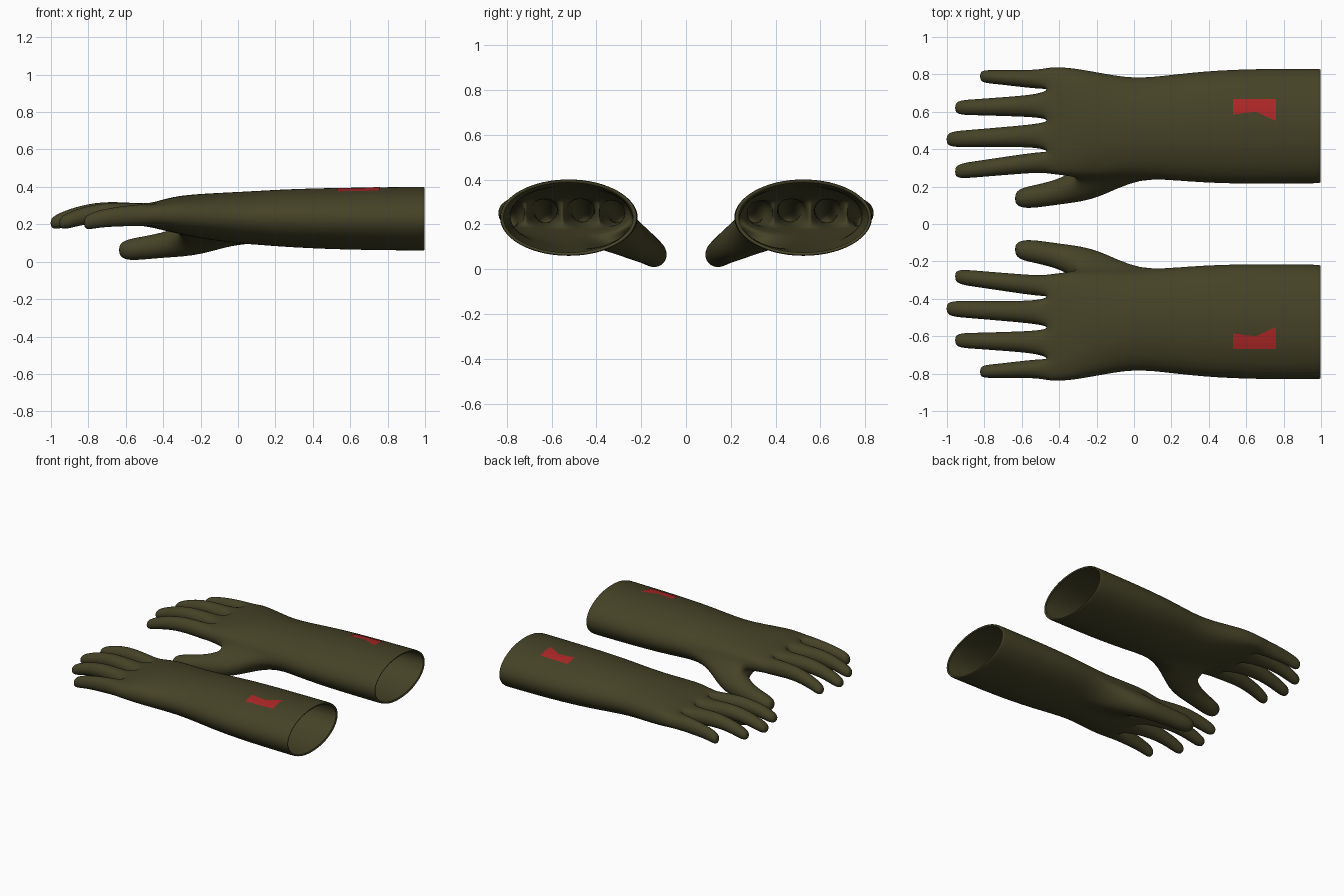
import bpy, bmesh
from math import cos, sin, radians, copysign
from mathutils import Vector

if "Cube" in bpy.data.objects:
    bpy.data.objects.remove(bpy.data.objects["Cube"])


def material(name, rgb):
    m = bpy.data.materials.new(name)
    m.diffuse_color = (*rgb, 1)
    m.use_nodes = True
    m.node_tree.nodes["Principled BSDF"].inputs["Base Color"].default_value = m.diffuse_color
    return m


def make_object(name, bm, mat):
    bmesh.ops.recalc_face_normals(bm, faces=bm.faces)
    me = bpy.data.meshes.new(name)
    bm.to_mesh(me)
    bm.free()
    me.materials.append(mat)
    for p in me.polygons:
        p.use_smooth = True
    ob = bpy.data.objects.new(name, me)
    bpy.context.collection.objects.link(ob)
    return ob


def mirror_y(ob):
    mod = ob.modifiers.new("pair", 'MIRROR')
    mod.use_axis = (False, True, False)
    mod.use_mirror_merge = False


bm = bmesh.new()


def bridge(a, b, skip=()):
    n = len(a)
    for k in range(n):
        if k not in skip:
            bm.faces.new((a[k], a[(k + 1) % n], b[(k + 1) % n], b[k]))


# Sleeve and palm: rings of (x, y min, y max, z min, z max, roundness)
SIDES = 20
sections = [
    (0.992, 0.236, 0.814, 0.074, 0.386, 1),      # inner lip of the cuff
    (1.004, 0.218, 0.830, 0.058, 0.402, 1),
    (0.96, 0.217, 0.830, 0.060, 0.400, 1),
    (0.60, 0.213, 0.830, 0.063, 0.396, 1),
    (0.30, 0.224, 0.812, 0.075, 0.390, 1),
    (0.03, 0.252, 0.773, 0.096, 0.374, 1),       # back of the thumb
    (-0.14, 0.245, 0.800, 0.115, 0.366, 0.9),
    (-0.30, 0.250, 0.830, 0.145, 0.355, 0.7),    # front of the thumb
    (-0.38, 0.260, 0.838, 0.165, 0.337, 0.6),
    (-0.455, 0.270, 0.838, 0.180, 0.318, 0.5),   # knuckles
]
rings = []
for x, y0, y1, z0, z1, p in sections:
    ring = []
    for k in range(SIDES):
        a = radians(180 - 360 / SIDES * k)
        s = sin(a)
        s = copysign(abs(s) ** p, s) if abs(s) > 1e-6 else 0
        ring.append(bm.verts.new((x, (y0 + y1) / 2 + 1.015 * (y1 - y0) / 2 * cos(a),
                                  (z0 + z1) / 2 + 1.015 * (z1 - z0) / 2 * s)))
    rings.append(ring)
for i in range(len(rings) - 1):
    bridge(rings[i], rings[i + 1], range(16, 20) if i in (5, 6) else ())

# Fingers share web edges across the open knuckle ring
knuckle = rings[-1]
mids = {0: knuckle[0], 8: knuckle[10]}
for col in (2, 4, 6):
    mids[col] = bm.verts.new((-0.44, knuckle[col + 1].co.y, 0.249))

# (base y, tip x, tip y, base half width, tip half width, middle z)
fingers = [
    (0.331, -0.958, 0.280, 0.056, 0.044, 0.268),   # index
    (0.473, -1.004, 0.452, 0.063, 0.046, 0.274),   # middle
    (0.632, -0.958, 0.622, 0.062, 0.043, 0.268),   # ring
    (0.773, -0.824, 0.790, 0.052, 0.037, 0.242),   # little
]
for j, (yb, xt, yt, wb, wt, zm) in enumerate(fingers):
    l, m, r = 2 * j, 2 * j + 1, 2 * j + 2
    loop = [knuckle[l + 1], knuckle[m + 1], knuckle[r + 1], mids[r],
            knuckle[19 - r], knuckle[19 - m], knuckle[19 - l], mids[l]]
    for f, z, rz, taper in ((0, 0.250, 0.060, 1), (0.42, zm, 0.054, 1),
                            (0.75, (zm + 0.215) / 2, 0.047, 1),
                            (0.93, 0.212, 0.043, 0.95), (1, 0.206, 0.023, 0.55)):
        x = -0.51 + (xt + 0.51) * f
        y = yb + (yt - yb) * f
        w = (wb + (wt - wb) * min(1, f * 1.3)) * taper * 1.08
        new = [bm.verts.new((x, y + w * cos(radians(a)), z + 1.08 * rz * sin(radians(a))))
               for a in (135, 90, 45, 0, -45, -90, -135, 180)]
        bridge(loop, new)
        loop = new
    bm.faces.new(loop)

# Thumb grows from the opening in the palm side and turns forward
back, side, front = rings[5], rings[6], rings[7]
rows = (16, 17, 18, 19, 0)
loop = [back[k] for k in rows] + [side[0]] + [front[k] for k in reversed(rows)] + [side[16]]
out, across = Vector((0, -0.707, -0.707)), Vector((0, -0.707, 0.707))
for centre, tilt, ro, ru in (((-0.255, 0.205, 0.108), 45, 0.115, 0.078),
                             ((-0.40, 0.172, 0.088), 15, 0.070, 0.068),
                             ((-0.52, 0.148, 0.071), 0, 0.065, 0.063),
                             ((-0.595, 0.140, 0.063), 0, 0.059, 0.057),
                             ((-0.638, 0.137, 0.062), 0, 0.033, 0.033)):
    t = radians(tilt)
    o = out * cos(t) + Vector((sin(t), 0, 0))
    new = []
    for k in range(12):
        a = radians(-60 + 30 * k)
        new.append(bm.verts.new(Vector(centre) + o * ro * cos(a) + across * ru * sin(a)))
    bridge(loop, new)
    loop = new
bm.faces.new(loop)
bmesh.ops.delete(bm, geom=[v for v in bm.verts if not v.link_faces], context='VERTS')

gloves = make_object("gloves", bm, material("olive rubber", (0.06, 0.055, 0.02)))
mirror_y(gloves)
sub = gloves.modifiers.new("smooth", 'SUBSURF')
sub.levels = sub.render_levels = 2

# Red patches laid on the sleeves
bm = bmesh.new()
edge = ((0.53, 0.585), (0.59, 0.593), (0.65, 0.60), (0.705, 0.575), (0.76, 0.55))
strips = [[bm.verts.new((x, y + (0.668 - y) * i / 4, 0.45)) for i in range(5)] for x, y in edge]
for a, b in zip(strips, strips[1:]):
    for i in range(4):
        bm.faces.new((a[i], b[i], b[i + 1], a[i + 1]))
patches = make_object("sleeve_patches", bm, material("red", (0.42, 0.02, 0.02)))
wrap = patches.modifiers.new("lay on sleeve", 'SHRINKWRAP')
wrap.target = gloves
wrap.wrap_method = 'PROJECT'
wrap.wrap_mode = 'ABOVE_SURFACE'
wrap.use_project_z = True
wrap.use_positive_direction = False
wrap.use_negative_direction = True
wrap.offset = 0.003
mirror_y(patches)
